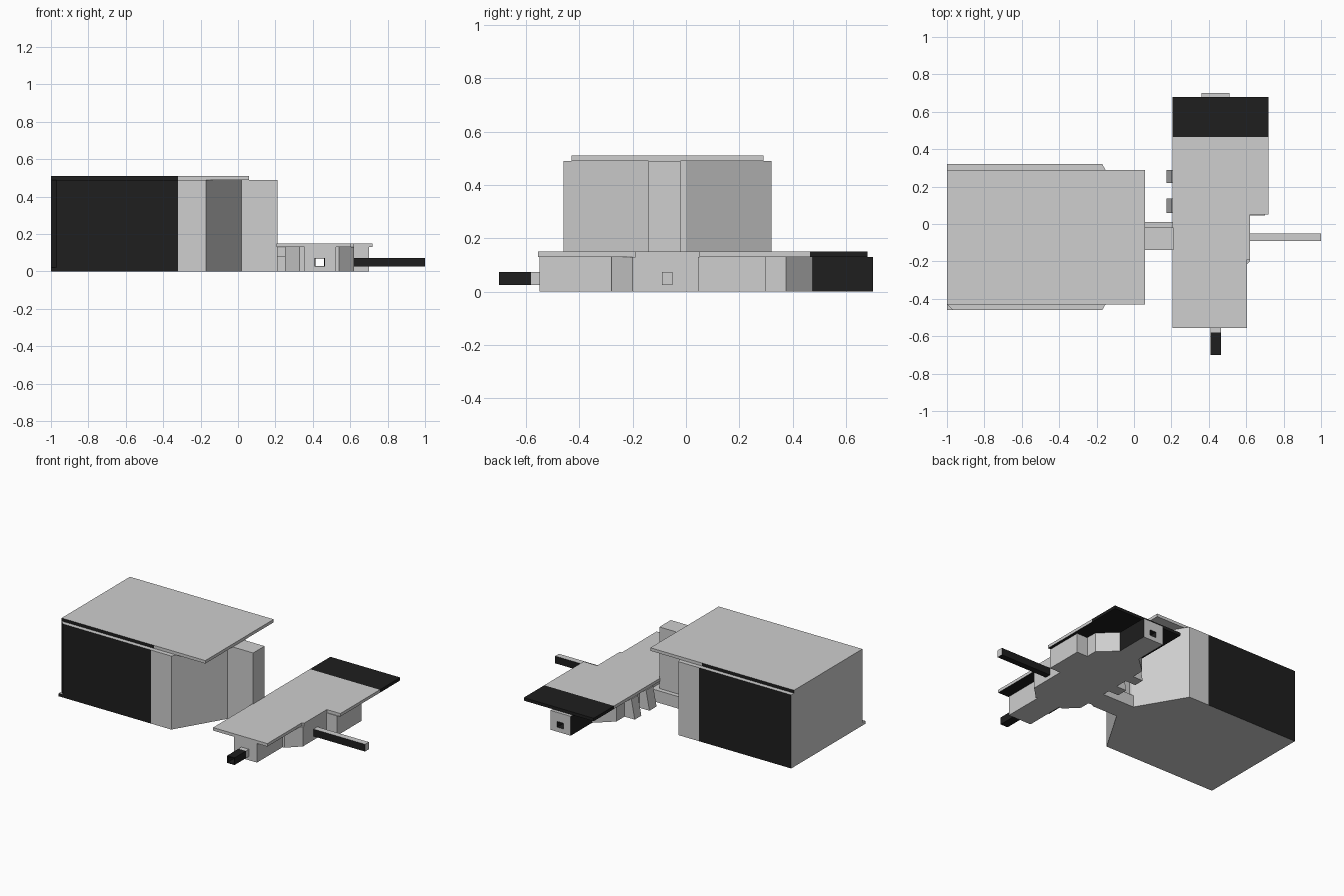
import bpy, bmesh

if "Cube" in bpy.data.objects:
    bpy.data.objects.remove(bpy.data.objects["Cube"])


def material(name, v):
    m = bpy.data.materials.new(name)
    m.diffuse_color = (v, v, v, 1)
    m.use_nodes = True
    m.node_tree.nodes["Principled BSDF"].inputs["Base Color"].default_value = m.diffuse_color
    return m


MATS = [material("light grey", 0.62), material("black", 0.013)]


def prism(name, pts, z0, z1, black=None, split=None):
    """Extrude a footprint; black(normal, centre) picks dark faces; split = (axis, position)."""
    bm = bmesh.new()
    low = bm.faces.new([bm.verts.new((x, y, z0)) for x, y in pts])
    ext = bmesh.ops.extrude_face_region(bm, geom=[low])
    for v in ext["geom"]:
        if isinstance(v, bmesh.types.BMVert):
            v.co.z = z1
    if split:
        axis, pos = split
        n = [0, 0, 0]
        n[axis] = 1
        co = [0, 0, 0]
        co[axis] = pos
        bmesh.ops.bisect_plane(bm, geom=bm.verts[:] + bm.edges[:] + bm.faces[:],
                               plane_co=co, plane_no=n)
    bmesh.ops.recalc_face_normals(bm, faces=bm.faces[:])
    for f in bm.faces:
        f.normal_update()
        if black and black(f.normal, f.calc_center_median()):
            f.material_index = 1
    me = bpy.data.meshes.new(name)
    bm.to_mesh(me)
    bm.free()
    for m in MATS:
        me.materials.append(m)
    ob = bpy.data.objects.new(name, me)
    bpy.context.collection.objects.link(ob)
    return ob


def box(name, x0, x1, y0, y1, z0, z1, black=None, split=None):
    return prism(name, [(x0, y0), (x1, y0), (x1, y1), (x0, y1)], z0, z1, black, split)


# Main hall, tapering towards the tower
def dark_side(n, c):
    return abs(n.y) > 0.5 and c.x < -0.33


hall = [(-0.97, -0.46), (-0.17, -0.46), (0.02, -0.14), (0.02, 0.0),
        (-0.17, 0.32), (-1, 0.32), (-1, -0.43)]
prism("hall_walls", hall, 0, 0.49, dark_side, (0, -0.32))
prism("hall_corner_ledge", [(-1, -0.46), (-0.97, -0.46), (-1, -0.43)], 0, 0.02,
      lambda n, c: n.y < -0.5)
box("hall_roof", -1, 0.06, -0.43, 0.29, 0.49, 0.51, dark_side, (0, -0.32))

# Tower and low connecting passage
box("tower", 0.01, 0.21, -0.14, -0.02, 0, 0.49)
box("connector", 0.01, 0.26, -0.13, 0.01, 0, 0.08)

# Pier body
pier = [(0.355, -0.55), (0.525, -0.55), (0.525, -0.28), (0.54, -0.28), (0.62, -0.20),
        (0.62, 0.045), (0.70, 0.045), (0.70, 0.30), (0.62, 0.30), (0.62, 0.375),
        (0.51, 0.475), (0.36, 0.475), (0.25, 0.375), (0.25, -0.20), (0.33, -0.28),
        (0.355, -0.28)]
body = prism("pier_body", pier, 0, 0.13)

# Pier roof, dark underneath and at the far end
slab = [(0.205, -0.555), (0.605, -0.555), (0.605, -0.19), (0.62, -0.19), (0.62, 0.05),
        (0.72, 0.05), (0.72, 0.68), (0.205, 0.68)]
prism("pier_roof", slab, 0.13, 0.15, lambda n, c: n.z < -0.5 or c.y > 0.47, (1, 0.465))

# Far end box and near tube, with an open passage running through
end_box = box("end_box", 0.36, 0.51, 0.47, 0.70, 0, 0.129, lambda n, c: abs(n.x) > 0.5)
tube = box("near_tube", 0.41, 0.465, -0.70, -0.54, 0.025, 0.073,
           lambda n, c: c.y < -0.58, (1, -0.58))
cutter = box("passage_cutter", 0.415, 0.46, -0.75, 0.75, 0.03, 0.068, lambda n, c: True)
cutter.hide_render = True
cutter.hide_viewport = True
for ob in (body, end_box, tube):
    mod = ob.modifiers.new("passage", "BOOLEAN")
    mod.operation = "DIFFERENCE"
    mod.object = cutter
    mod.solver = "EXACT"

# Side bridge: dark sides and underside
box("side_bridge", 0.60, 1.0, -0.09, -0.05, 0.025, 0.073,
    lambda n, c: abs(n.y) > 0.5 or n.z < -0.5)

# Leaning buttresses on the pier's hall side
for i, (y0, y1) in enumerate([(0.06, 0.135), (0.22, 0.29)]):
    ob = box(f"buttress_{i + 1}", 0.175, 0.26, y0, y1, 0, 0.129)
    for v in ob.data.vertices:
        if v.co.z > 0.1 and v.co.x < 0.2:
            v.co.x = 0.20
